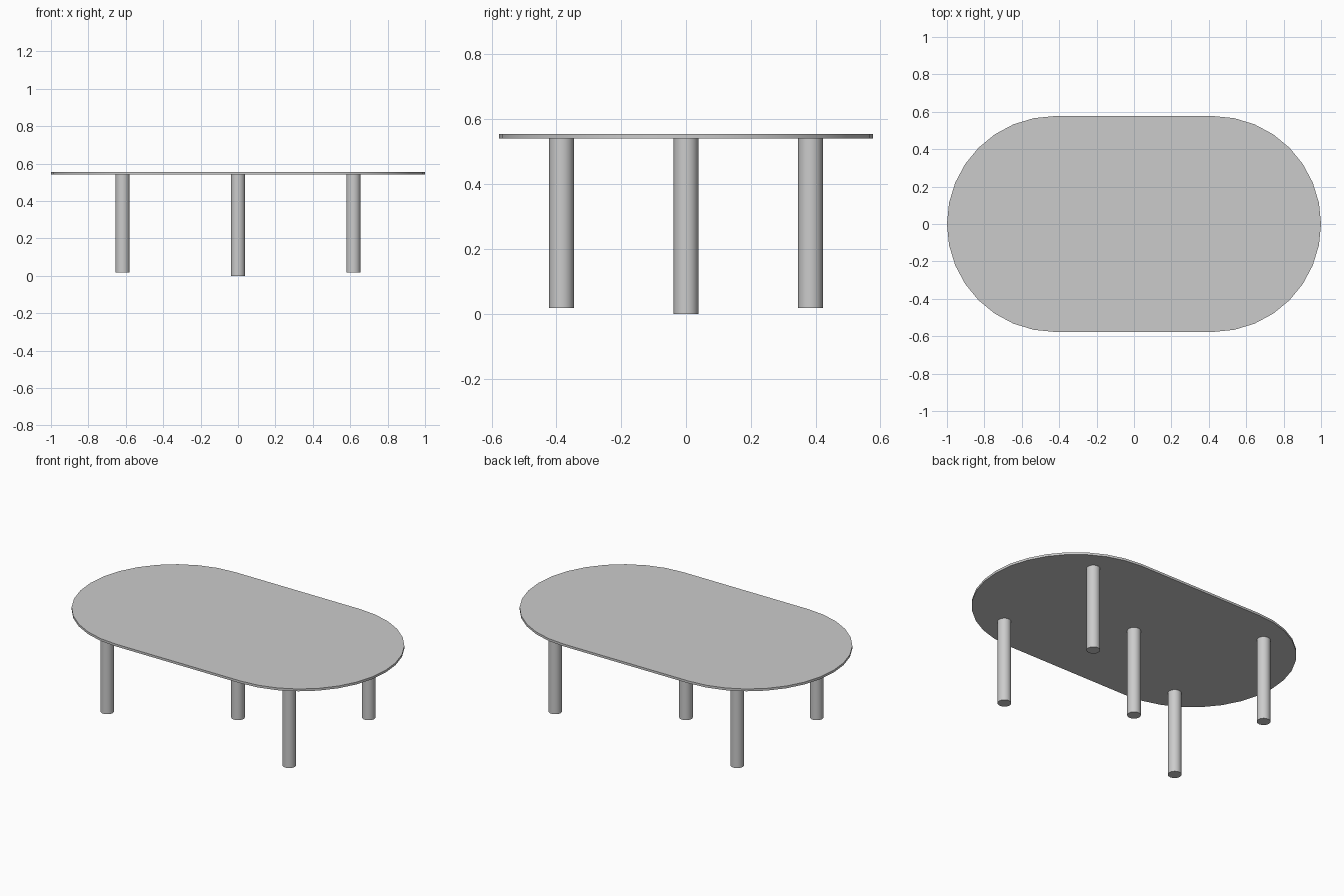
import bpy, bmesh, math

cube = bpy.data.objects.get("Cube")
if cube:
    bpy.data.objects.remove(cube, do_unlink=True)

grey = bpy.data.materials.new("plain grey")
grey.use_nodes = True
colour = (0.6, 0.6, 0.6, 1)
grey.diffuse_color = colour
grey.node_tree.nodes["Principled BSDF"].inputs["Base Color"].default_value = colour

TOP_Z, UNDER_Z = 0.555, 0.541


def prism(name, outline, bottom, top):
    """Extrude a closed outline straight up into a capped solid."""
    bm = bmesh.new()
    face = bm.faces.new([bm.verts.new((x, y, bottom)) for x, y in outline])
    raised = bmesh.ops.extrude_face_region(bm, geom=[face])["geom"]
    verts = [v for v in raised if isinstance(v, bmesh.types.BMVert)]
    bmesh.ops.translate(bm, verts=verts, vec=(0, 0, top - bottom))
    bmesh.ops.recalc_face_normals(bm, faces=bm.faces)
    mesh = bpy.data.meshes.new(name)
    bm.to_mesh(mesh)
    bm.free()
    mesh.materials.append(grey)
    obj = bpy.data.objects.new(name, mesh)
    bpy.context.collection.objects.link(obj)
    bpy.ops.object.select_all(action="DESELECT")
    obj.select_set(True)
    bpy.context.view_layer.objects.active = obj
    bpy.ops.object.shade_smooth_by_angle(angle=math.radians(30))


def arc(cx, cy, radius, start, sweep, steps, closed=False):
    count = steps if closed else steps + 1
    angles = [math.radians(start + sweep * i / steps) for i in range(count)]
    return [(cx + radius * math.cos(a), cy + radius * math.sin(a)) for a in angles]


# Table top: two half circles joined by straight sides
radius = 0.577
reach = 1 - radius
outline = arc(reach, 0, radius, -90, 180, 16) + arc(-reach, 0, radius, 90, 180, 16)
prism("table_top", outline, UNDER_Z, TOP_Z)

# Corner legs, slightly shorter than the middle one
for x_name, sx in (("right", -1), ("left", 1)):
    for y_name, sy in (("front", -1), ("back", 1)):
        circle = arc(sx * 0.617, sy * 0.384, 0.038, 0, 360, 32, closed=True)
        prism(f"{y_name}_{x_name}_leg", circle, 0.018, UNDER_Z)

# Middle leg
prism("middle_leg", arc(0, 0, 0.038, 0, 360, 32, closed=True), 0, UNDER_Z)
